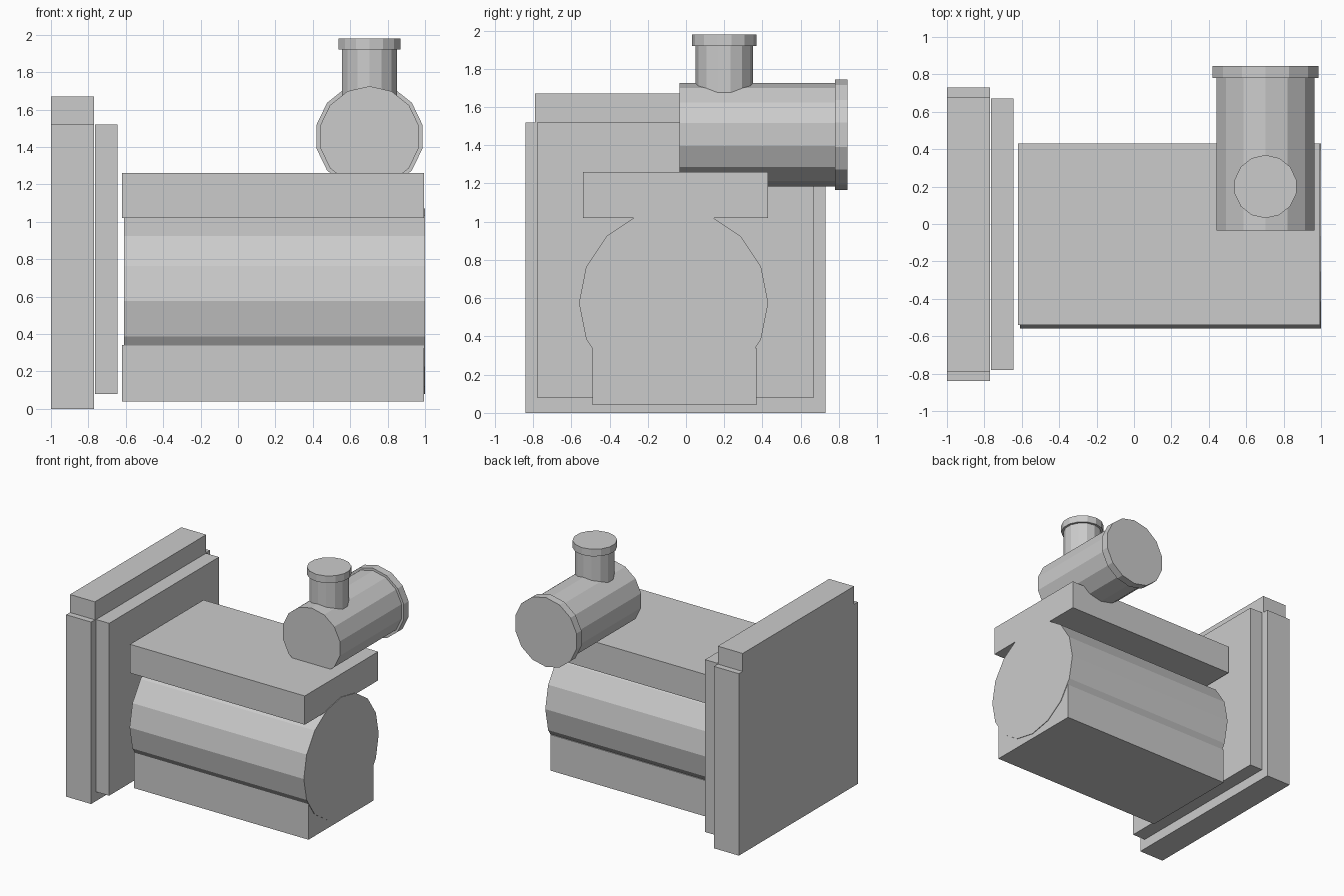
import bpy
import bmesh
from math import pi
from mathutils import Matrix

cube = bpy.data.objects.get("Cube")
if cube:
    bpy.data.objects.remove(cube, do_unlink=True)

# Single plain colour
GREY = (0.6, 0.6, 0.6, 1)
grey = bpy.data.materials.new("plain grey")
grey.use_nodes = True
grey.diffuse_color = GREY
grey.node_tree.nodes["Principled BSDF"].inputs["Base Color"].default_value = GREY


def finish(name, bm):
    mesh = bpy.data.meshes.new(name)
    bmesh.ops.recalc_face_normals(bm, faces=bm.faces)
    bm.to_mesh(mesh)
    bm.free()
    mesh.materials.append(grey)
    obj = bpy.data.objects.new(name, mesh)
    bpy.context.collection.objects.link(obj)
    return obj


def box(name, x, y, z):
    """Box from its (low, high) range on each axis."""
    bm = bmesh.new()
    bmesh.ops.create_cube(bm, size=1)
    for v in bm.verts:
        v.co = [lo + (hi - lo) * (c + 0.5) for c, (lo, hi) in zip(v.co, (x, y, z))]
    return finish(name, bm)


def cylinder(name, axis, centre, span, radius, sides):
    """Flat-sided cylinder along an axis, with a corner at the top."""
    bm = bmesh.new()
    bmesh.ops.create_cone(bm, cap_ends=True, segments=sides, radius1=radius,
                          radius2=radius, depth=span[1] - span[0])
    # create_cone puts its first corner on +y
    turn = {"X": Matrix.Rotation(pi / 2, 4, "X") @ Matrix.Rotation(pi / 2, 4, "Y"),
            "Y": Matrix.Rotation(pi / 2, 4, "X"),
            "Z": Matrix.Identity(4)}[axis]
    place = list(centre)
    place.insert("XYZ".index(axis), sum(span) / 2)
    bmesh.ops.transform(bm, matrix=Matrix.Translation(place) @ turn, verts=bm.verts)
    return finish(name, bm)


# Upright plates at the right-hand end
box("end_plate", (-1, -0.77), (-0.84, 0.73), (0, 1.52))
box("end_plate_top", (-1, -0.77), (-0.79, 0.68), (1.52, 1.67))
box("inner_plate", (-0.765, -0.645), (-0.78, 0.67), (0.08, 1.52))

# Main body: barrel held between base and top slab
box("body_base", (-0.62, 0.995), (-0.49, 0.37), (0.04, 0.34))
box("body_top_slab", (-0.62, 0.995), (-0.54, 0.43), (1.02, 1.26))
cylinder("body_barrel", "X", (-0.065, 0.575), (-0.61, 1.0), 0.495, 16)

# Horizontal tube with its flange
cylinder("tube", "Y", (0.703, 1.455), (-0.035, 0.79), 0.27, 14)
cylinder("tube_flange", "Y", (0.703, 1.455), (0.78, 0.845), 0.29, 14)

# Upright pipe with its cap
cylinder("pipe", "Z", (0.703, 0.2), (1.5, 1.93), 0.15, 14)
cylinder("pipe_cap", "Z", (0.703, 0.2), (1.92, 1.98), 0.169, 14)
